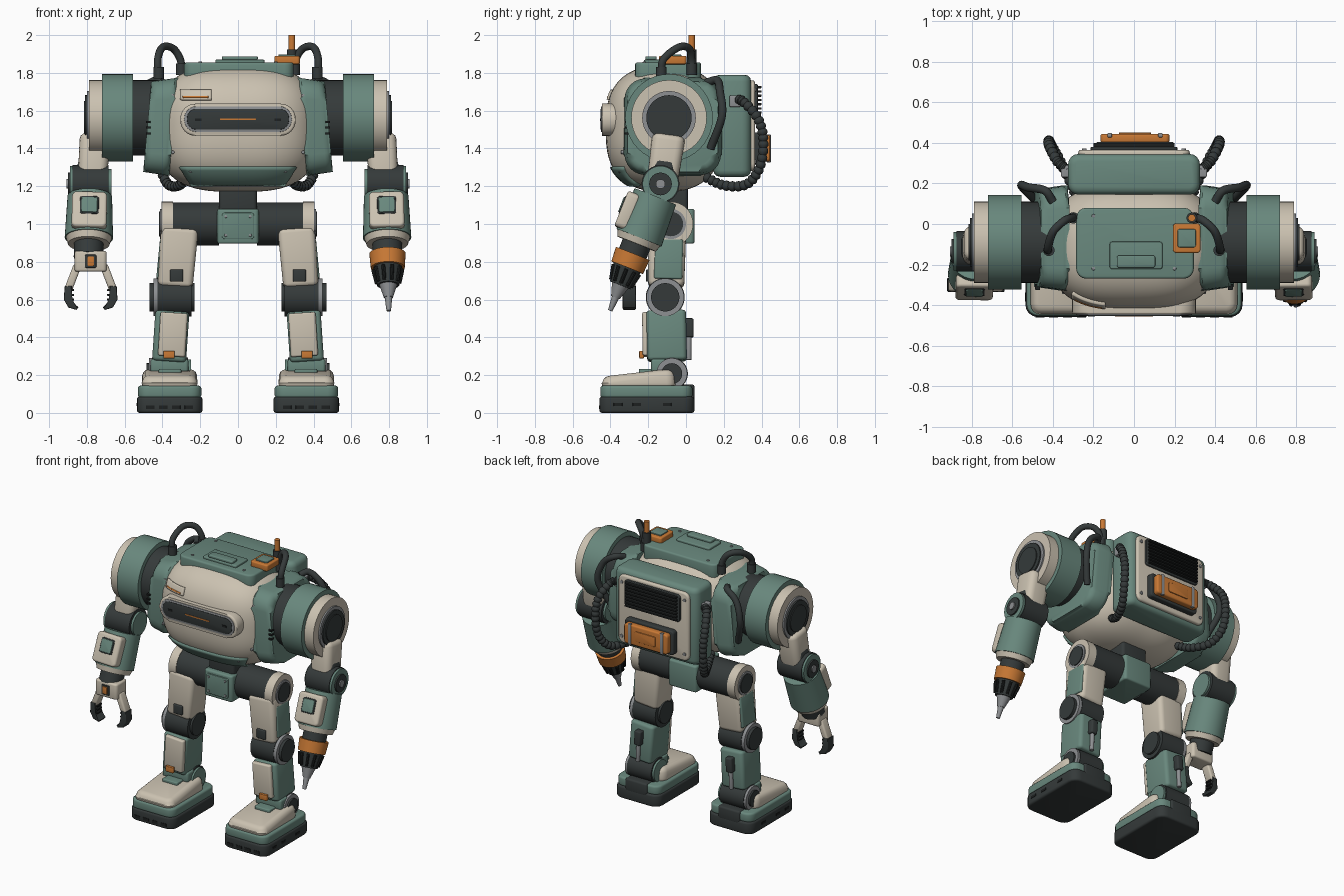
import bpy, bmesh, math
from mathutils import Vector, Matrix

if "Cube" in bpy.data.objects:
    bpy.data.objects.remove(bpy.data.objects["Cube"])

COL = dict(cream=(.60, .54, .44), green=(.14, .245, .205), dark=(.035, .042, .042),
           orange=(.58, .19, .035), metal=(.27, .28, .29), black=(.012, .014, .014))
MATS = {}
for k, c in COL.items():
    MATS[k] = bpy.data.materials.new(k)
    MATS[k].diffuse_color = (*c, 1)

def finish(name, bm, mat):
    bmesh.ops.recalc_face_normals(bm, faces=bm.faces)
    me = bpy.data.meshes.new(name)
    bm.to_mesh(me)
    bm.free()
    me.materials.append(MATS[mat])
    me.shade_smooth()
    me.set_sharp_from_angle(angle=math.radians(36))
    ob = bpy.data.objects.new(name, me)
    bpy.context.collection.objects.link(ob)
    return ob

def frame(o, out, up=(0, 0, 1)):
    z = Vector(out).normalized()
    y = Vector(up)
    y = (y - z * y.dot(z)).normalized()
    m = Matrix((y.cross(z), y, z)).transposed().to_4x4()
    m.translation = Vector(o)
    return m

def rrect(w, h, r=.01, n=5):
    pts = []
    for i, (sx, sy) in enumerate(((1, 1), (-1, 1), (-1, -1), (1, -1))):
        for k in range(n):
            a = math.pi / 2 * (i + k / (n - 1))
            pts.append((sx * (w / 2 - r) + r * math.cos(a), sy * (h / 2 - r) + r * math.sin(a)))
    return pts

# extruded outline with bevelled rims: basis of nearly every part
def slab(name, pts, h, mat, M, bev=.008, top=1, warp=None):
    bm = bmesh.new()
    a = [bm.verts.new((x, y, 0)) for x, y in pts]
    b = [bm.verts.new((x * top, y * top, h)) for x, y in pts]
    caps = [bm.faces.new(a[::-1]), bm.faces.new(b)]
    for i in range(len(a)):
        j = (i + 1) % len(a)
        bm.faces.new((a[i], a[j], b[j], b[i]))
    if bev:
        bmesh.ops.bevel(bm, geom=list({e for f in caps for e in f.edges}), offset=bev,
                        segments=3, profile=.5, affect='EDGES', clamp_overlap=True)
    bm.transform(M)
    if warp:
        for v in bm.verts:
            v.co = warp(v.co)
    return finish(name, bm, mat)

def box(name, c, size, mat, r=.02, bev=.012, top=1, warp=None):
    o = Vector(c) - Vector((0, 0, size[2] / 2))
    return slab(name, rrect(size[0], size[1], r), size[2], mat, frame(o, (0, 0, 1), (0, 1, 0)), bev, top, warp)

def limb(name, p, q, w, d, mat, r=.03, bev=.02, top=1):
    p, q = Vector(p), Vector(q)
    return slab(name, rrect(w, d, r), (q - p).length, mat, frame(p, q - p, (0, 1, 0)), bev, top)

def cyl(name, p, q, r, mat, r2=None, bev=.008, seg=40):
    p, q = Vector(p), Vector(q)
    d = q - p
    pts = [(r * math.cos(i * math.tau / seg), r * math.sin(i * math.tau / seg)) for i in range(seg)]
    up = (0, 1, 0) if abs(d.normalized().y) < .8 else (0, 0, 1)
    return slab(name, pts, d.length, mat, frame(p, d, up), bev, (r2 or r) / r)

def hose(name, pts, r, mat='dark', ribs=0, n=12):
    P = [Vector(p) for p in pts]
    P = [2 * P[0] - P[1]] + P + [2 * P[-1] - P[-2]]
    path = []
    for i in range(1, len(P) - 2):
        for k in range(n):
            t = k / n
            a, b, c, d = P[i - 1:i + 3]
            path.append(.5 * (2 * b + (c - a) * t + (2 * a - 5 * b + 4 * c - d) * t * t + (3 * b - a - 3 * c + d) * t ** 3))
    path.append(P[-2])
    bm, rings = bmesh.new(), []
    u = Vector((.3, .2, .9))
    for i, p in enumerate(path):
        t = (path[min(i + 1, len(path) - 1)] - path[max(i - 1, 0)]).normalized()
        u = (u - t * u.dot(t)).normalized()
        w, rr = t.cross(u), r * (1 - ribs * (i % 3 == 0))
        rings.append([bm.verts.new(p + rr * (u * math.cos(a) + w * math.sin(a))) for a in [k * math.tau / 14 for k in range(14)]])
    for A, B in zip(rings, rings[1:]):
        for k in range(14):
            bm.faces.new((A[k], A[k - 1], B[k - 1], B[k]))
    bm.faces.new(rings[0])
    bm.faces.new(rings[-1])
    return finish(name, bm, mat)

# torso: superellipsoid shell
A, B, C, CY, CZ = .43, .31, .335, -.115, 1.505
bm = bmesh.new()
bmesh.ops.create_uvsphere(bm, u_segments=72, v_segments=44, radius=1)
for v in bm.verts:
    lo, hi, d = 0, 2, v.co.copy()
    for _ in range(30):
        t = (lo + hi) / 2
        f = abs(d.x * t) ** 3 + abs(d.y * t) ** 2.4 + abs(d.z * t) ** 2.8
        lo, hi = (t, hi) if f < 1 else (lo, t)
    v.co = Vector((d.x * t * A, d.y * t * B + CY, d.z * t * C + CZ))
finish("torso_shell", bm, 'cream')

def front_y(x, z):
    return CY - B * max(.02, 1 - abs(x / A) ** 3 - abs((z - CZ) / C) ** 2.8) ** (1 / 2.4)

def patch(name, x0, x1, z0, y1, k, mat, th):
    bm = bmesh.new()
    N, m, xm = 16, 6, (x0 + x1) / 2
    g = []
    for j in range(m + 1):
        z, s = z0 + (y1 - z0) * j / m, 1 + (k - 1) * j / m
        row = [xm + (x0 + (x1 - x0) * i / N - xm) * s for i in range(N + 1)]
        g.append([bm.verts.new((x, front_y(x, z), z)) for x in row])
    for j in range(m):
        for i in range(N):
            bm.faces.new((g[j][i], g[j][i + 1], g[j + 1][i + 1], g[j + 1][i]))
    mod = finish(name, bm, mat).modifiers.new("thick", 'SOLIDIFY')
    mod.thickness, mod.offset = th, 0

F, BK, UP = (0, -1, 0), (0, 1, 0), (0, 0, 1)
patch("chin_plate", -.245, .245, 1.21, 1.305, 1.25, 'green', .024)
patch("name_plate", -.30, -.14, 1.655, 1.705, 1, 'cream', .03)
patch("name_plate_stripe", -.285, -.155, 1.663, 1.671, 1, 'orange', .036)

# visor
slab("visor_frame", rrect(.61, .17, .08, 9), .09, 'cream', frame((0, -.355, 1.552), F), .012)
slab("visor_trim", rrect(.57, .135, .065, 9), .01, 'metal', frame((0, -.440, 1.555), F), .003)
slab("visor_slot", rrect(.54, .11, .05, 9), .012, 'dark', frame((0, -.441, 1.555), F), .003)
box("visor_light", (0, -.453, 1.555), (.19, .006, .008), 'orange', .002, 0)
for x in (-.21, .21):
    box("visor_sensor", (x, -.453, 1.552), (.035, .006, .014), 'black', .002, 0)

# top hatch, orange module and beacon
slab("top_plate", rrect(.58, .35, .05), .115, 'green', frame((.005, -.095, 1.74), UP, BK), .012)
box("top_hatch", (.01, -.155, 1.86), (.26, .135, .02), 'green', .012, .006)
box("hatch_handle", (.01, -.185, 1.878), (.19, .06, .02), 'green', .012, .006)
box("top_module", (.26, -.07, 1.868), (.135, .145, .045), 'orange', .015, .008)
box("top_module_cap", (.26, -.07, 1.892), (.09, .09, .012), 'green', .01, .004)
cyl("beacon_base", (.285, .03, 1.81), (.285, .03, 1.925), .026, 'dark')
cyl("beacon_light", (.285, .03, 1.92), (.285, .03, 2.0), .018, 'orange', bev=.005)
for x, y in ((-.2, -.22), (-.2, .04), (.2, -.22)):
    cyl("plate_bolt", (x, y, 1.85), (x, y, 1.86), .009, 'metal', bev=.002, seg=12)

# backpack
box("backpack", (0, .245, 1.52), (.65, .2, .54), 'green', .05, .035)
slab("backpack_plate", rrect(.55, .48, .04), .04, 'cream', frame((0, .325, 1.52), BK), .012)
slab("vent_panel", rrect(.43, .19, .02), .02, 'dark', frame((0, .36, 1.645), BK), .005)
for i in range(8):
    box("vent_slat", (0, .386, 1.567 + i * .0225), (.40, .028, .012), 'black', .003, .003)
slab("battery_mount", rrect(.38, .17, .02), .045, 'dark', frame((.005, .36, 1.4), BK), .008)
slab("battery", rrect(.34, .14, .02), .045, 'orange', frame((.005, .40, 1.4), BK), .01)
slab("battery_label", rrect(.16, .07, .012), .008, 'orange', frame((.005, .443, 1.4), BK), .003)
for x in (-.12, .13):
    box("battery_clamp", (x, .438, 1.4), (.022, .022, .15), 'metal', .006, .004)

# waist
box("waist_column", (0, -.09, 1.13), (.2, .2, .17), 'dark')
box("pelvis_block", (0, -.09, .988), (.22, .27, .185), 'green', .02)
slab("pelvis_plate", rrect(.17, .14, .015), .012, 'green', frame((0, -.222, .99), F), .004)
for x in (-.065, .065):
    for z in (.94, 1.04):
        cyl("pelvis_bolt", (x, -.23, z), (x, -.24, z), .008, 'metal', bev=.002, seg=12)

for s, side in ((1, "left"), (-1, "right")):
    def n(t): return side + "_" + t
    def p(x, y, z): return Vector((s * x, y, z))
    def axle(name, x0, x1, y, z, r, mat, bev=.008):
        cyl(n(name), p(x0, y, z), p(x1, y, z), r, mat, bev=bev)
    out = (s, 0, 0)

    # cheek panel and shoulder drum
    slab(n("shoulder_panel"), rrect(.52, .52, .11, 7), .14, 'green', frame(p(.34, -.07, 1.515), out), .035, .92,
         lambda c: c + Vector((s * (1.52 - c.z) * .09, 0, 0)))
    for z in (1.48, 1.51, 1.54):
        box(n("panel_slot"), p(.475, -.31, z), (.025, .03, .01), 'black', .003, 0)
    for d in (("shoulder_joint", .42, .57, .20, 'dark', .012), ("shoulder_drum", .555, .72, .232, 'green', .03),
              ("shoulder_cap", .70, .79, .20, 'cream', .025), ("shoulder_ring", .77, .80, .142, 'metal', .006),
              ("shoulder_disc", .78, .81, .12, 'dark', .008), ("shoulder_hub", .80, .816, .09, 'dark', .004)):
        axle(d[0], d[1], d[2], -.09, 1.562, d[3], d[4], d[5])

    # upper arm and elbow
    limb(n("upper_arm"), p(.775, -.13, 1.19), p(.755, -.09, 1.47), .15, .16, 'cream', .04, .03, 1.1)
    limb(n("elbow_fork"), p(.78, -.13, 1.2), p(.765, -.11, 1.34), .19, .13, 'dark', .03, .02, .8)
    for d in (("elbow_drum", .685, .875, .1, 'dark', .012), ("elbow_ring", .86, .89, .095, 'green', .01),
              ("elbow_disc", .88, .90, .06, 'dark', .006), ("elbow_hub", .895, .908, .025, 'metal', .003),
              ("elbow_inner_ring", .67, .69, .08, 'green', .006)):
        axle(d[0], d[1], d[2], -.135, 1.212, d[3], d[4], d[5])

    # forearm along its tilted axis
    E, D = p(.783, -.135, 1.215), Vector((s * .015, -.265, -.67)).normalized()
    def seg(name, t0, t1, r, mat, r2=None, bev=.008):
        cyl(n(name), E + D * t0, E + D * t1, r, mat, r2, bev)
    seg("forearm", .075, .31, .118, 'green', .128, .02)
    seg("forearm_cuff", .29, .345, .127, 'cream', .11, .015)
    seg("wrist", .33, .42, .078, 'dark')
    front = D.cross(Vector((1, 0, 0))).normalized()
    front = front if front.y < 0 else -front
    q = E + D * .2
    slab(n("forearm_plate"), rrect(.185, .2, .025), .07, 'cream', frame(q + front * .075, front, -D), .014)
    slab(n("forearm_window"), rrect(.1, .1, .012), .01, 'dark', frame(q + front * .138 - D * .02, front, -D), .003)
    slab(n("forearm_window_pad"), rrect(.085, .085, .01), .014, 'green', frame(q + front * .14 - D * .02, front, -D), .004)
    if s > 0:  # drill
        seg("drill_collar", .40, .48, .096, 'orange', .09, .01)
        seg("drill_chuck", .47, .58, .078, 'dark', .058)
        R = frame(E + D * .49, D, (0, 1, 0))
        for i in range(10):
            a = i * math.tau / 10
            b, c = (R @ Vector((k * math.cos(a), k * math.sin(a), h)) for k, h in ((.078, 0), (.06, .08)))
            cyl(n("chuck_rib"), b, c, .01, 'black', bev=.003, seg=8)
        seg("drill_neck", .575, .65, .048, 'metal', .024, .004)
        seg("drill_bit", .64, .725, .021, 'metal', .012, .003)
    else:  # claw
        box(n("claw_palm"), p(.78, -.30, .803), (.17, .12, .11), 'cream', .02)
        slab(n("claw_badge"), rrect(.06, .07, .006), .012, 'dark', frame(p(.78, -.355, .803), F), .003)
        slab(n("claw_light"), rrect(.035, .05, .005), .01, 'orange', frame(p(.78, -.363, .803), F), .002)
        for k in (1, -1):
            M = frame(p(.78, -.265, 0), F)
            limb(n("claw_knuckle"), p(.78 + k * .07, -.30, .78), p(.78 + k * .118, -.30, .655), .042, .065, 'cream', .012, .008)
            tip = ((.098, .675), (.138, .67), (.142, .6), (.118, .558), (.075, .545), (.064, .56), (.094, .58), (.104, .605), (.1, .64))
            slab(n("claw_tip"), [(k * x, z) for x, z in tip], .07, 'dark', M, .007)
            for z in (.6, .625, .65):
                box(n("claw_tooth"), p(.78 + k * .096, -.30, z), (.018, .05, .01), 'black', .003, .002)

    # hip and thigh
    for d in (("hip_drum", .1, .36, .115, 'dark', .012), ("hip_cap", .345, .405, .118, 'cream', .018),
              ("hip_ring", .40, .412, .08, 'metal', .004), ("hip_disc", .405, .418, .065, 'dark', .004)):
        axle(d[0], d[1], d[2], -.08, 1.0, d[3], d[4], d[5])
    limb(n("thigh"), p(.333, -.105, .665), p(.308, -.10, .98), .185, .19, 'cream', .03, .025, 1.07)
    limb(n("thigh_side_plate"), p(.418, -.095, .71), p(.398, -.09, .92), .03, .15, 'green', .012, .008)
    box(n("thigh_latch"), p(.325, -.195, .727), (.07, .035, .065), 'dark', .01, .006)

    # knee and shin
    for d in (("knee_drum", .245, .425, .103, 'dark', .012), ("knee_ring", .42, .447, .1, 'metal', .008),
              ("knee_disc", .44, .468, .075, 'dark', .008), ("knee_inner_disc", .23, .25, .075, 'dark', .006)):
        axle(d[0], d[1], d[2], -.11, .612, d[3], d[4], d[5])
    limb(n("shin"), p(.365, -.1, .275), p(.347, -.105, .54), .18, .21, 'green', .025, .018)
    limb(n("shin_front_plate"), p(.352, -.207, .3), p(.338, -.21, .53), .145, .045, 'cream', .015, .01)
    box(n("shin_latch"), p(.365, -.235, .308), (.06, .025, .04), 'orange', .006, .004)
    limb(n("calf_mount"), p(.36, .015, .40), p(.353, .015, .5), .05, .05, 'dark', .012, .008)
    cyl(n("calf_piston"), p(.365, .015, .28), p(.358, .015, .44), .014, 'metal', bev=.003, seg=20)

    # ankle and foot
    for d in (("ankle_drum", .265, .455, .085, 'dark', .01), ("ankle_ring", .45, .472, .082, 'metal', .006),
              ("ankle_disc", .465, .484, .055, 'dark', .006), ("ankle_inner_ring", .25, .27, .075, 'green', .006)):
        axle(d[0], d[1], d[2], -.075, .208, d[3], d[4], d[5])
    box(n("ankle_block"), p(.363, -.12, .25), (.2, .13, .07), 'green', .015)
    box(n("sole"), p(.362, -.207, .043), (.347, .503, .086), 'dark', .06, .014)
    box(n("foot_band"), p(.362, -.21, .112), (.335, .487, .065), 'green', .055, .014)
    box(n("foot_shell"), p(.362, -.25, .178), (.3, .40, .105), 'cream', .05, .032, .95,
        lambda c: c - Vector((0, 0, .12 * max(0, -.12 - c.y) if c.z > .17 else 0)))
    box(n("toe_plate"), p(.36, -.19, .22), (.12, .12, .025), 'green', .012, .006)
    box(n("heel_block"), p(.362, .0, .105), (.17, .09, .09), 'dark', .015)
    for y in (-.36, -.26, -.1):
        box(n("sole_slot"), p(.535, y, .045), (.006, .045, .016), 'black', .002, 0)
    for x in (.26, .328, .396, .464):
        box(n("toe_tread"), p(x, -.458, .03), (.045, .006, .02), 'black', .002, 0)

    # hoses
    hose(n("top_hose"), [p(.42, -.13, 1.79), p(.425, -.12, 1.87), p(.40, -.04, 1.935), p(.345, .015, 1.93),
                         p(.305, .03, 1.87), p(.3, .03, 1.8)], .02)
    for a in ((.42, -.13, 1.77), (.3, .03, 1.79)):
        cyl(n("hose_socket"), p(*a), p(a[0], a[1], a[2] + .06), .028, 'dark')
    hose(n("shoulder_hose"), [p(.40, .11, 1.75), p(.44, .165, 1.76), p(.52, .18, 1.7), p(.555, .19, 1.57), p(.5, .13, 1.4)], .021)
    hose(n("backpack_hose"), [p(.31, .26, 1.65), p(.37, .3, 1.65), p(.415, .38, 1.56), p(.42, .41, 1.44), p(.41, .39, 1.3),
                              p(.37, .32, 1.21), p(.31, .2, 1.205), p(.27, .1, 1.25)], .027, ribs=.25)
    box(n("backpack_socket"), p(.335, .26, 1.65), (.05, .06, .06), 'metal', .01, .006)

    # bolts
    for z in (1.33, 1.71):
        cyl(n("plate_corner_bolt"), p(.245, .36, z), p(.245, .372, z), .011, 'metal', bev=.002, seg=12)
    for x, z in ((.345, 1.38), (.345, 1.68), (.25, 1.28)):
        y = front_y(x, z)
        cyl(n("chest_bolt"), p(x, y + .02, z), p(x, y - .014, z), .009, 'metal', bev=.002, seg=12)

for m in bpy.data.materials:
    if m.users and not m.is_grease_pencil:
        m.use_nodes = True
        m.node_tree.nodes["Principled BSDF"].inputs["Base Color"].default_value = m.diffuse_color
